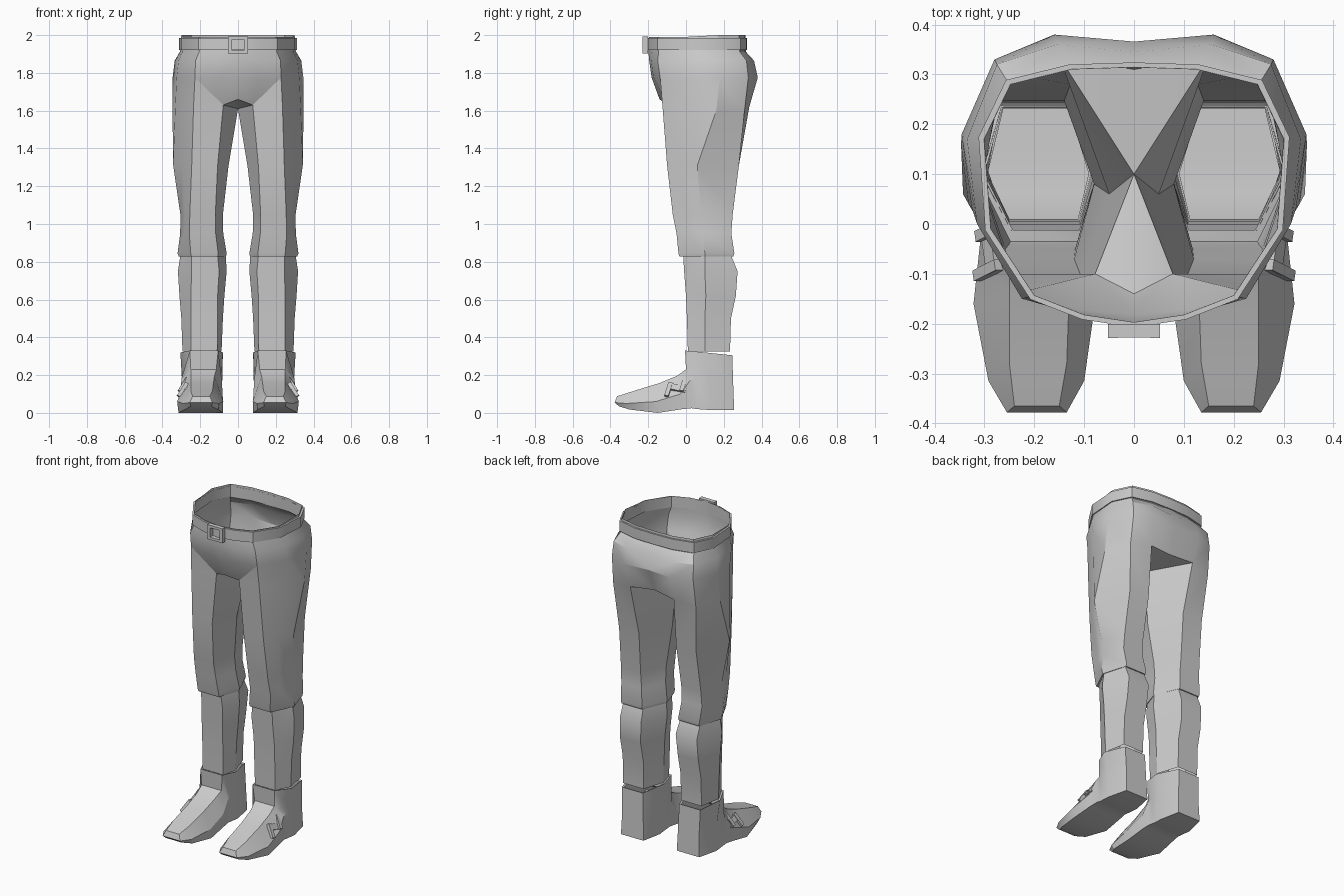
import bpy, bmesh, math
from mathutils import Matrix, Vector

if "Cube" in bpy.data.objects:
    bpy.data.objects.remove(bpy.data.objects["Cube"])

grey = bpy.data.materials.new("plain_grey")
grey.diffuse_color = (0.6, 0.6, 0.6, 1)
grey.use_nodes = True
grey.node_tree.nodes["Principled BSDF"].inputs["Base Color"].default_value = grey.diffuse_color


def make(name, verts, faces, mirror=False):
    """Mesh object from points and faces, optionally mirrored across x."""
    me = bpy.data.meshes.new(name)
    me.from_pydata([tuple(v) for v in verts], [], faces)
    bm = bmesh.new()
    bm.from_mesh(me)
    bmesh.ops.recalc_face_normals(bm, faces=bm.faces)
    bm.to_mesh(me)
    bm.free()
    ob = bpy.data.objects.new(name, me)
    bpy.context.collection.objects.link(ob)
    me.materials.append(grey)
    if mirror:
        m = ob.modifiers.new("mirror", 'MIRROR')
        m.merge_threshold = 0.0005
    return ob


def box(name, centre, size, rot=None, mirror=False):
    r = rot or Matrix()
    pts = [Vector(centre) + r @ Vector((x * size[0] / 2, y * size[1] / 2, z * size[2] / 2))
           for x in (-1, 1) for y in (-1, 1) for z in (-1, 1)]
    return make(name, pts, [(0, 1, 3, 2), (4, 6, 7, 5), (0, 4, 5, 1),
                            (2, 3, 7, 6), (0, 2, 6, 4), (1, 5, 7, 3)], mirror)


def leg_ring(z, fi, fo, i, o, yf, yb, ym):
    """Hexagonal leg section, with one extra point on the outer front side."""
    return [(fi, yf, z), (fo, yf, z), ((fo + o) / 2, (yf + ym) / 2, z), (o, ym, z),
            (fo + 0.02, yb, z), (fi + 0.02, yb, z), (i, ym, z)]


def loft(rings, closed=True, base=0):
    n = len(rings[0])
    return [(base + r * n + k, base + r * n + (k + 1) % n,
             base + (r + 1) * n + (k + 1) % n, base + (r + 1) * n + k)
            for r in range(len(rings) - 1) for k in range(n if closed else n - 1)]


# Pelvis: half rings from front centre round to back centre
waist = [(0, -.197), (.1, -.182), (.2, -.143), (.287, -.01),
         (.3, .17), (.247, .28), (.125, .31), (0, .314)]
full = [(0, -.195), (.1, -.185), (.225, -.15), (.315, .0),
        (.335, .17), (.275, .32), (.155, .36), (0, .345)]
hip = [(0, -.182), (.11, -.172), (.228, -.137), (.325, .03),
       (.346, .18), (.28, .33), (.16, .38), (0, .366)]
pelvis = [[(x, y, 1.99 + .01 * (y > 0)) for x, y in waist],
          [(x * 1.02, y * 1.01, 1.915) for x, y in waist],
          [(x, y, 1.865) for x, y in full],
          [(x, y, 1.775) for x, y in hip],
          [(0, -.14, 1.66), (.078, -.1, 1.63), (.235, -.125, 1.63), (.332, .04, 1.62),
           (.347, .16, 1.6), (.285, .31, 1.6), (.15, .335, 1.62), (0, .31, 1.63)]]
verts = [p for r in pelvis for p in r]
faces = loft(pelvis, closed=False)
faces.remove((25, 26, 34, 33))               # slanted seam at the groin
faces += [(25, 26, 33), (26, 34, 33)]
crotch = len(verts)
verts.append((0, .1, 1.61))
faces += [(32, 33, crotch), (38, 39, crotch)]

# Trouser legs continue from the pelvis down to the hem
legs = [leg_ring(1.31, .108, .245, .05, .343, -.10, .28, .06),
        leg_ring(1.05, .12, .255, .08, .305, -.07, .247, .08),
        leg_ring(.95, .118, .258, .078, .306, -.05, .24, .09),
        leg_ring(.845, .105, .25, .06, .32, -.04, .256, .1),
        leg_ring(.828, .106, .248, .063, .314, -.035, .25, .1),
        leg_ring(.832, .11, .243, .07, .30, -.012, .235, .1)]
base = len(verts)
verts += [p for r in legs for p in r]
top = [33, 34, 35, 36, 37, 38, crotch]
faces += [(top[k], top[(k + 1) % 7], base + (k + 1) % 7, base + k) for k in range(7)]
faces += loft(legs, base=base)
make("trousers", verts, faces, True)

# Lower legs, ending in the lip of the boot cuff
shins = [leg_ring(.835, .108, .245, .065, .305, -.015, .238, .1),
         leg_ring(.75, .1, .245, .06, .318, -.01, .273, .1),
         leg_ring(.62, .108, .25, .072, .31, 0, .264, .105),
         leg_ring(.5, .108, .25, .08, .30, .005, .238, .1),
         leg_ring(.325, .11, .25, .087, .294, .01, .233, .1)]
make("lower_legs", [p for r in shins for p in r], loft(shins), True)

# Boots: sections from toe to heel as (y, z, inner x, outer x) for sole, side, top
stations = [
    ((-.355, .035, .14, .25), (-.378, .055, .135, .255), (-.365, .088, .15, .24)),
    ((-.30, .018, .105, .28), (-.315, .05, .10, .292), (-.28, .115, .135, .25)),
    ((-.15, 0, .08, .315), (-.16, .06, .078, .322), (-.14, .158, .13, .25)),
    ((-.02, .02, .085, .305), (-.03, .10, .082, .308), (-.05, .195, .125, .25)),
    ((.03, .025, .09, .30), (.02, .17, .085, .30), (0, .23, .115, .25)),
    ((.06, .02, .092, .298), (.05, .18, .088, .30), (-.005, .33, .105, .255)),
    ((.13, .015, .09, .30), (.12, .18, .083, .297), (.1, .32, .08, .305)),
    ((.255, .015, .115, .27), (.25, .15, .12, .265), (.245, .305, .125, .27))]
rings = []
for s in stations:
    rings.append([(a[2], a[0], a[1]) for a in s] + [(a[3], a[0], a[1]) for a in reversed(s)])
faces = loft(rings)
faces = [f for f in faces if not (f[0] % 6 == 2 and f[0] // 6 >= 5)]   # open ankle
last = 6 * (len(rings) - 1)
faces += [(0, 1, 4, 5), (1, 2, 3, 4),
          (last, last + 1, last + 4, last + 5), (last + 1, last + 2, last + 3, last + 4)]
verts = [p for r in rings for p in r]
# narrow rim at the cuff
cuff = [6 * 5 + 2, 6 * 5 + 3, 6 * 6 + 3, 6 * 7 + 3, 6 * 7 + 2, 6 * 6 + 2]
base = len(verts)
mid = Vector((.19, .115, 0))
for c in cuff:
    p = Vector(verts[c])
    q = mid + (p - mid) * .9
    verts.append((q.x, q.y, p.z - .004))
faces += [(cuff[k], cuff[(k + 1) % 6], base + (k + 1) % 6, base + k) for k in range(6)]
make("boots", verts, faces, True)

# Strap and buckle bars on the outer side of each boot
tilt = Matrix.Rotation(math.radians(-32), 4, 'Y') @ Matrix.Rotation(math.radians(-15), 4, 'X')
box("boot_strap", (.288, -.05, .132), (.014, .10, .035), tilt, True)
box("front_strap_bar", (.292, -.093, .122), (.022, .022, .085), tilt, True)
box("rear_strap_bar", (.288, -.014, .148), (.022, .022, .085), tilt, True)

# Belt: rectangular section swept round the waist
outline = waist + [(-x, y) for x, y in waist[-2:0:-1]]
belt = []
for scale, z in ((1.0, 1.92), (1.04, 1.92), (1.04, 1.985), (1.0, 1.985), (1.0, 1.92)):
    belt.append([(x * scale, .058 + (y - .058) * scale, z) for x, y in outline])
make("belt", [p for r in belt for p in r], loft(belt))

# Belt buckle frame
for s in (-1, 1):
    box("buckle_side", (s * .042, -.215, 1.948), (.02, .028, .09))
    box("buckle_bar", (0, -.215, 1.948 + s * .037), (.066, .026, .016))

# Soft shading with sharp corners kept
bpy.ops.object.select_all(action='SELECT')
bpy.context.view_layer.objects.active = bpy.context.selected_objects[0]
bpy.ops.object.shade_smooth_by_angle(angle=math.radians(30))
